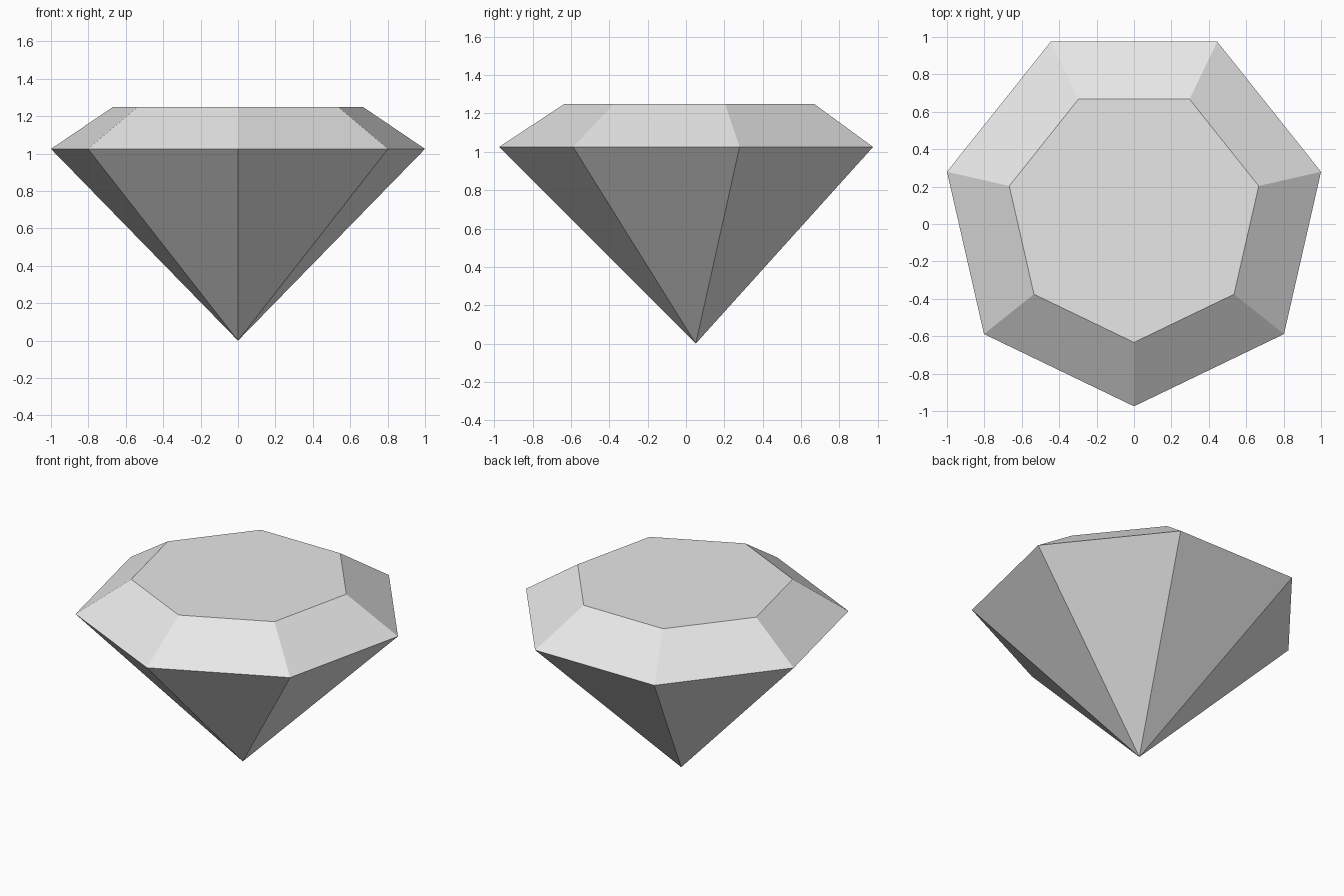
import bpy, bmesh, math

if "Cube" in bpy.data.objects:
    bpy.data.objects.remove(bpy.data.objects["Cube"])

SIDES = 7
RADIUS = 1.0257      # girdle circumradius
CENTER_Y = 0.051     # centres the seven-sided outline in y
GIRDLE_Z, TABLE_Z = 1.025, 1.25
TABLE_SCALE = 0.667

bm = bmesh.new()


def ring(radius, z):
    """Regular heptagon with one corner pointing to the front."""
    step = 2 * math.pi / SIDES
    return [bm.verts.new((radius * math.sin(i * step),
                          CENTER_Y - radius * math.cos(i * step), z))
            for i in range(SIDES)]


girdle = ring(RADIUS, GIRDLE_Z)
table = ring(RADIUS * TABLE_SCALE, TABLE_Z)
tip = bm.verts.new((0, CENTER_Y, 0))

# flat table on top
bm.faces.new(table)
for i in range(SIDES):
    j = (i + 1) % SIDES
    # sloping crown facet
    bm.faces.new((girdle[i], girdle[j], table[j], table[i]))
    # pavilion facet down to the tip
    bm.faces.new((girdle[j], girdle[i], tip))
bmesh.ops.recalc_face_normals(bm, faces=bm.faces[:])

mesh = bpy.data.meshes.new("cut_gem")
bm.to_mesh(mesh)
bm.free()

# single pale grey colour
grey = bpy.data.materials.new("pale_grey")
grey.diffuse_color = (0.8, 0.8, 0.8, 1)
grey.use_nodes = True
grey.node_tree.nodes["Principled BSDF"].inputs["Base Color"].default_value = grey.diffuse_color
mesh.materials.append(grey)

gem = bpy.data.objects.new("cut_gem", mesh)
bpy.context.collection.objects.link(gem)
